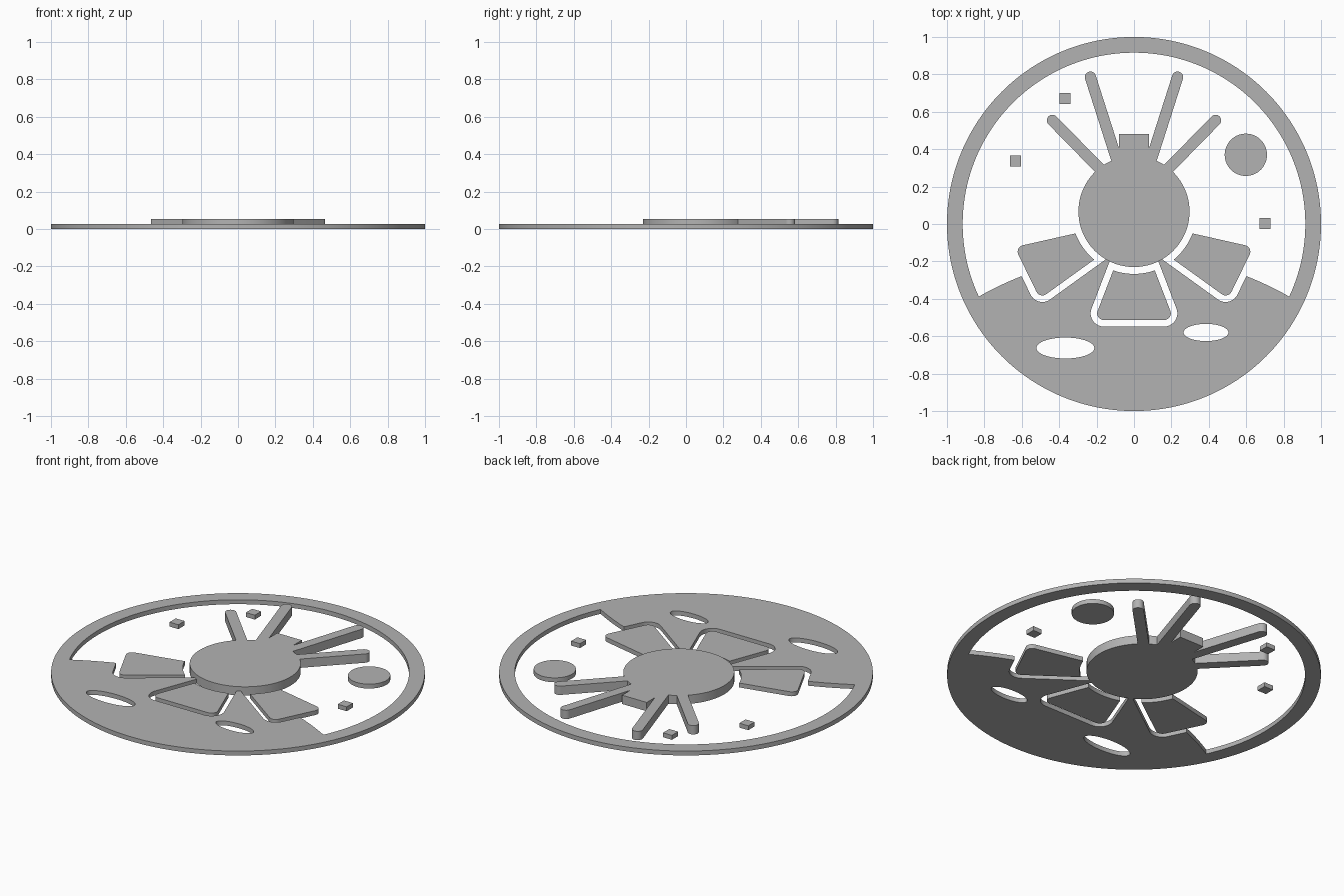
import bpy
import bmesh
from math import sin, cos, pi, atan2, sqrt
from mathutils.geometry import convex_hull_2d

cube = bpy.data.objects.get("Cube")
if cube:
    bpy.data.objects.remove(cube, do_unlink=True)

PLATE, RAISED = 0.026, 0.052
HUB_Y, HUB_R = 0.067, 0.297
GAP, ROUND = 0.035, 0.035

grey = bpy.data.materials.new("plain grey")
grey.use_nodes = True
grey.diffuse_color = (0.45, 0.45, 0.45, 1)
grey.node_tree.nodes["Principled BSDF"].inputs["Base Color"].default_value = (0.45, 0.45, 0.45, 1)


def arc(cx, cy, rx, ry=None, a0=0.0, a1=2 * pi, n=128):
    """Points along an elliptical arc; a full turn leaves out the repeated end."""
    ry = rx if ry is None else ry
    full = abs(a1 - a0 - 2 * pi) < 1e-6
    steps = n if full else n - 1
    return [(cx + rx * cos(a0 + (a1 - a0) * i / steps),
             cy + ry * sin(a0 + (a1 - a0) * i / steps)) for i in range(n)]


def box(cx, cy, hx, hy):
    return [(cx - hx, cy - hy), (cx + hx, cy - hy), (cx + hx, cy + hy), (cx - hx, cy + hy)]


def rounded(points, r):
    """Convex outline wrapped around circles of radius r."""
    cloud = [p for x, y in points for p in arc(x, y, r, n=32)]
    return [cloud[i] for i in convex_hull_2d(cloud)]


def prism(name, outline, z0, z1):
    bm = bmesh.new()
    face = bm.faces.new([bm.verts.new((x, y, z0)) for x, y in outline])
    top = bmesh.ops.extrude_face_region(bm, geom=[face])["geom"]
    bmesh.ops.translate(bm, vec=(0, 0, z1 - z0),
                        verts=[v for v in top if isinstance(v, bmesh.types.BMVert)])
    bmesh.ops.recalc_face_normals(bm, faces=bm.faces)
    mesh = bpy.data.meshes.new(name)
    bm.to_mesh(mesh)
    bm.free()
    mesh.materials.append(grey)
    obj = bpy.data.objects.new(name, mesh)
    bpy.context.collection.objects.link(obj)
    return obj


def combine(obj, other, operation):
    mod = obj.modifiers.new("combine", 'BOOLEAN')
    mod.operation, mod.solver, mod.object = operation, 'EXACT', other
    bpy.context.view_layer.objects.active = obj
    bpy.ops.object.modifier_apply(modifier=mod.name)
    bpy.data.objects.remove(other, do_unlink=True)


def cut(obj, outline):
    cutter = prism("cutter", outline, -0.1, 0.2)
    cutter.hide_render = True
    combine(obj, cutter, 'DIFFERENCE')


def mirrored(points):
    return [(-x, y) for x, y in points]


# Panel corner centres; the inner ends run under the hub
side = [(-0.148, -0.049), (-0.587, -0.148), (-0.49, -0.347), (-0.125, -0.084)]
panels = {
    "front_panel": [(-0.017, -0.1), (-0.162, -0.478), (0.162, -0.478), (0.017, -0.1)],
    "right_panel": side,
    "left_panel": mirrored(side),
}

# Rim and ground: a disc with the sky opening above a curved horizon
base = prism("rim_and_ground", arc(0, 0, 1, n=192), 0, PLATE)
rim_r, hill_y, hill_r = 0.916, -1.834, 1.667
end_x, end_y = 0.83, -0.388
start = atan2(end_y, end_x)
sky = arc(0, 0, rim_r, a0=start, a1=pi - start, n=160)
hill = atan2(end_y - hill_y, end_x)
sky += arc(0, hill_y, hill_r, a0=pi - hill, a1=hill, n=50)[1:-1]
cut(base, sky)

# Clearance around the panels, seat for the hub, and two craters
for corners in panels.values():
    cut(base, rounded(corners, ROUND + GAP))
cut(base, arc(0, HUB_Y, HUB_R - 0.006))
cut(base, arc(-0.367, -0.663, 0.155, 0.056, n=64))
cut(base, arc(0.385, -0.58, 0.12, 0.046, n=64))
parts = [base]

# Panels with an inner edge that follows the hub
for name, corners in panels.items():
    panel = prism(name, rounded(corners, ROUND), 0, PLATE)
    cut(panel, arc(0, HUB_Y, HUB_R + GAP + 0.002))
    parts.append(panel)

# Raised hub with a square tab and four rounded legs
hub = prism("hub_with_legs", arc(0, HUB_Y, HUB_R), 0, RAISED)
combine(hub, prism("tab", box(0, 0.34, 0.08, 0.141), 0, RAISED), 'UNION')
for leg in ([(-0.233, 0.785), (-0.078, 0.3)], [(-0.436, 0.554), (-0.1, 0.211)]):
    for ends in (leg, mirrored(leg)):
        combine(hub, prism("leg", rounded(ends, 0.03), 0, RAISED), 'UNION')
parts.append(hub)

# Planet and small square stars
parts.append(prism("planet", arc(0.598, 0.37, 0.113, n=96), 0, PLATE))
for i, (x, y) in enumerate([(-0.369, 0.671), (-0.634, 0.337), (0.7, 0.002)]):
    parts.append(prism(f"star_{i + 1}", box(x, y, 0.029, 0.029), 0, PLATE))

# Smooth curved walls, crisp rims
bpy.ops.object.select_all(action='DESELECT')
for obj in parts:
    obj.select_set(True)
bpy.context.view_layer.objects.active = base
bpy.ops.object.shade_smooth_by_angle(angle=pi / 6)
